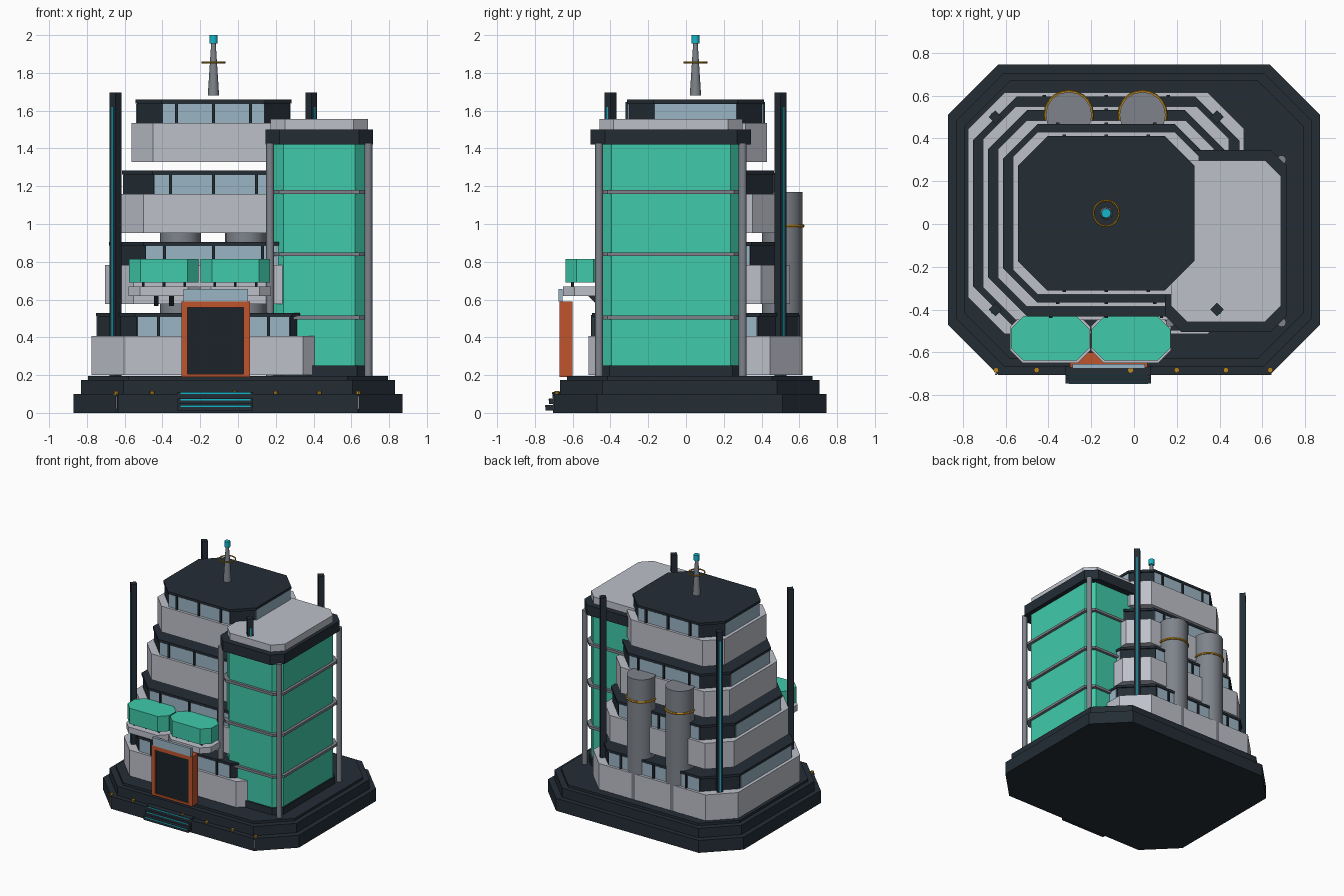
import bpy, bmesh, math

if "Cube" in bpy.data.objects:
    bpy.data.objects.remove(bpy.data.objects["Cube"])

def material(name, rgb):
    m = bpy.data.materials.new(name)
    m.diffuse_color = (*rgb, 1)
    m.use_nodes = True
    m.node_tree.nodes["Principled BSDF"].inputs["Base Color"].default_value = m.diffuse_color
    return m

DARK = material("dark slate", (.017, .026, .036))
DOOR = material("door black", (.011, .016, .023))
PALE = material("pale concrete", (.51, .53, .59))
STEEL = material("mid grey metal", (.21, .23, .26))
GREEN = material("green glass", (.05, .59, .40))
ORANGE = material("burnt orange", (.52, .09, .026))
GOLD = material("gold", (.48, .24, .013))
CYAN = material("cyan glow", (.007, .46, .58))
GLASS = material("pale blue glass", (.33, .46, .56))

def prism(name, pts, z0, z1, mat):
    """Extrude a flat outline from z0 to z1."""
    bm = bmesh.new()
    f = bm.faces.new([bm.verts.new((x, y, z0)) for x, y in pts])
    r = bmesh.ops.extrude_face_region(bm, geom=[f])
    for v in r["geom"]:
        if isinstance(v, bmesh.types.BMVert):
            v.co.z = z1
    bmesh.ops.recalc_face_normals(bm, faces=bm.faces)
    me = bpy.data.meshes.new(name)
    bm.to_mesh(me)
    bm.free()
    me.materials.append(mat)
    ob = bpy.data.objects.new(name, me)
    bpy.context.collection.objects.link(ob)
    return ob

def octagon(cx, cy, hx, hy, c):
    q = [(hx, hy - c), (hx - c, hy), (c - hx, hy), (-hx, hy - c)]
    return [(cx + x, cy + y) for x, y in q + [(-x, -y) for x, y in q]]

def box(name, x0, x1, y0, y1, z0, z1, mat):
    return prism(name, [(x0, y0), (x1, y0), (x1, y1), (x0, y1)], z0, z1, mat)

def rod(name, x, y, z0, z1, r0, mat, r1=None, sides=12):
    bpy.ops.mesh.primitive_cone_add(vertices=sides, radius1=r0, radius2=r0 if r1 is None else r1,
                                    depth=z1 - z0, location=(x, y, (z0 + z1) / 2))
    ob = bpy.context.object
    ob.name = name
    ob.data.materials.append(mat)
    if sides > 8:
        bpy.ops.object.shade_smooth_by_angle(angle=math.radians(35))
    return ob

def hoop(name, x, y, z, r, thick, mat):
    bpy.ops.mesh.primitive_torus_add(major_segments=20, minor_segments=6, major_radius=r,
                                     minor_radius=thick, location=(x, y, z))
    bpy.context.object.name = name
    bpy.context.object.data.materials.append(mat)

# Stepped octagonal base
for i, (hx, hy, z0, z1, c) in enumerate([(.87, .725, 0, .1, .235), (.832, .687, .1, .175, .225),
                                         (.795, .65, .175, .195, .215)]):
    prism(f"base_step_{i+1}", octagon(0, .02, hx, hy, c), z0, z1, DARK)

# Four floating floors: concrete band, dark window storey, roof cap
CX, CY = -.13, .05
for i, (hx, hy) in enumerate([(.645, .565), (.575, .5), (.505, .435), (.435, .38)]):
    z = .2 + i * .376
    n = f"floor_{i+1}"
    zb, zt = z + .208, z + .33
    prism(n + "_band", octagon(CX, CY, hx, hy, .265 * hx), z, zb, PALE)
    bx, by = hx - .03, hy - .025
    prism(n + "_storey", octagon(CX, CY, bx, by, .32 * hx), zb, zt - .02, DARK)
    prism(n + "_roof", octagon(CX, CY, hx - .022, hy - .018, .32 * hx), zt - .02, zt, DARK)
    wx, wy = .62 * hx, .57 * hy
    for s, side in ((-1, "front"), (1, "back")):
        y = CY + s * by
        box(f"{n}_window_{side}", CX - wx, CX + wx, y - .004, y + .004, zb, zt - .022, GLASS)
        for k in (-1, 0, 1):
            x = CX + k * .45 * hx
            box(f"{n}_mullion_{side}_{k+2}", x - .008, x + .008, y - .014, y + .014, zb, zt - .012, DARK)
    for s, side in ((-1, "left"), (1, "right")):
        x = CX + s * bx
        box(f"{n}_window_{side}", x - .004, x + .004, CY - wy, CY + wy, zb, zt - .022, GLASS)

# Green glass tower with rails, corner posts and capped roof
TX, TY = .43, -.08
prism("tower_plinth", octagon(TX, TY, .26, .385, .06), .195, .25, DARK)
prism("tower_glass", octagon(TX, TY, .25, .375, .06), .25, 1.42, GREEN)
prism("tower_cap", octagon(TX, TY, .285, .425, .075), 1.42, 1.5, DARK)
prism("tower_roof", octagon(TX, TY, .257, .378, .075), 1.5, 1.555, PALE)
for i, z in enumerate((.505, .84, 1.17)):
    prism(f"tower_rail_{i+1}", octagon(TX, TY, .272, .395, .06), z - .01, z + .01, STEEL)
for sx in (-1, 1):
    for sy in (-1, 1):
        rod("tower_post", TX + sx * .26, TY + sy * .38, .195, 1.43, .021, STEEL)

# Four diamond pylons with a glowing strip on the outer face
for sx in (-1, 1):
    for sy in (-1, 1):
        x, y = CX + sx * .518, CY + sy * .45
        rod("pylon", x, y, .195, 1.695, .031, DARK, sides=4)
        d = .0155
        strip = box("pylon_light", -.005, .005, -.003, .003, .3, 1.62, CYAN)
        strip.location = (x + sx * d, y + sy * d, 0)
        strip.rotation_euler.z = -sx * sy * math.pi / 4

# Rear chimneys with gold hoops
for x in (-.305, .04):
    rod("chimney", x, .51, .2, 1.17, .108, STEEL, sides=16)
    hoop("chimney_hoop", x, .51, .99, .109, .009, GOLD)

# Roof antenna
rod("antenna_mast", CX, CY, 1.68, 1.96, .03, STEEL, r1=.012)
rod("antenna_tip", CX, CY, 1.955, 2.0, .022, CYAN)
hoop("antenna_hoop", CX, CY, 1.855, .06, .005, GOLD)

# Entrance: orange frame, dark door, glass canopy panel
box("door_frame_left", -.3, -.267, -.67, -.6, .195, .59, ORANGE)
box("door_frame_right", .03, .063, -.67, -.6, .195, .59, ORANGE)
box("door_frame_top", -.3, .063, -.67, -.6, .558, .59, ORANGE)
box("door_frame_sill", -.3, .063, -.67, -.6, .19, .207, ORANGE)
box("door_back", -.267, .03, -.63, -.6, .207, .558, ORANGE)
box("door_panel", -.267, .03, -.662, -.63, .207, .558, DOOR)
box("door_canopy_glass", -.288, .052, -.675, -.655, .59, .655, GLASS)

# Front steps with glowing edges
for i, y in enumerate((-.745, -.725, -.708)):
    z = .012 + i * .034
    box(f"entry_step_{i+1}", -.32, .08, y, -.62, z, z + .03, DARK)
    box(f"entry_step_light_{i+1}", -.305, .065, y - .002, y + .003, z + .02, z + .027, CYAN)

# Two balcony planters on brackets
for x in (-.392, -.014):
    prism("planter_tray", octagon(x, -.535, .188, .115, .06), .62, .668, PALE)
    prism("planter_hedge", octagon(x, -.535, .184, .104, .06), .69, .815, GREEN)
    for k in (-1, 0, 1):
        rod("planter_stud", x + k * .11, -.6, .668, .69, .008, DARK, sides=6)
    for k in (-1, 1):
        b = prism("planter_bracket", [(.0, 0), (.055, .055), (0, .055)], -.012, .012, DARK)
        b.rotation_euler = (math.pi / 2, 0, -math.pi / 2)
        b.location = (x + k * .04, -.465, .565)

# Gold lights and corner strips along the front of the base
for x in (-.645, -.455, -.016, .2, .43, .637):
    rod("base_light", x, -.683, .095, .115, .013, GOLD, sides=8)
for x in (-.645, .64):
    box("base_corner_strip", x - .004, x + .004, -.705, -.698, .02, .09, STEEL)
